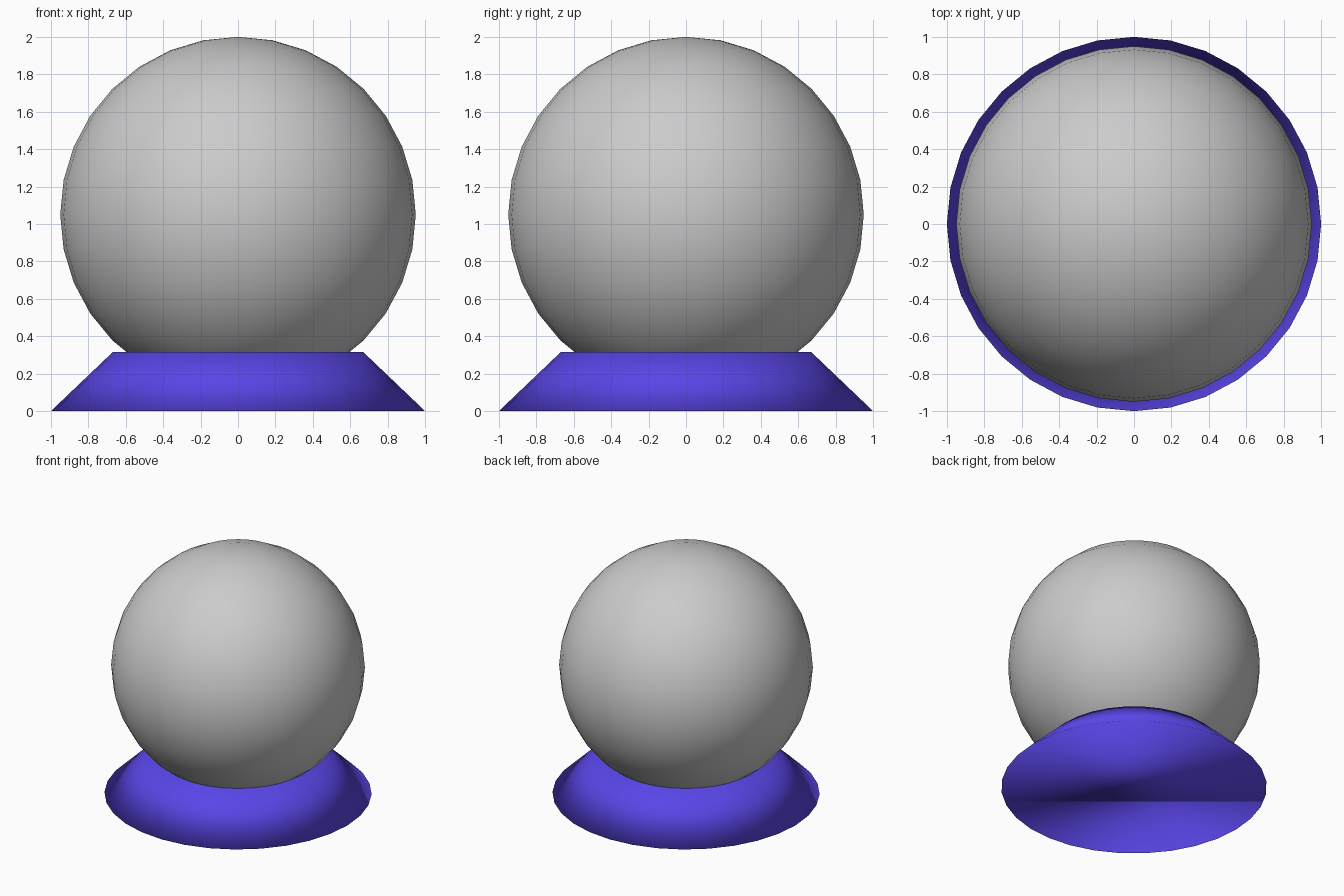
import bpy

if "Cube" in bpy.data.objects:
    bpy.data.objects.remove(bpy.data.objects["Cube"])


def finish(obj, name, color=None):
    obj.name = name
    obj.data.name = name
    obj.data.polygons.foreach_set("use_smooth", [True] * len(obj.data.polygons))
    if color:
        mat = bpy.data.materials.new(name + "_colour")
        mat.diffuse_color = color
        mat.use_nodes = True
        mat.node_tree.nodes["Principled BSDF"].inputs["Base Color"].default_value = mat.diffuse_color
        obj.data.materials.append(mat)
    return obj


# Flared stand: truncated cone with closed caps
BASE_H = 0.315
bpy.ops.mesh.primitive_cone_add(vertices=32, radius1=1.0, radius2=0.67,
                                depth=BASE_H, location=(0, 0, BASE_H / 2))
finish(bpy.context.object, "stand", (0.10, 0.06, 0.80, 1))

# Glass ball sunk into the stand
bpy.ops.mesh.primitive_uv_sphere_add(segments=32, ring_count=16,
                                     radius=0.95, location=(0, 0, 1.05))
finish(bpy.context.object, "ball")
